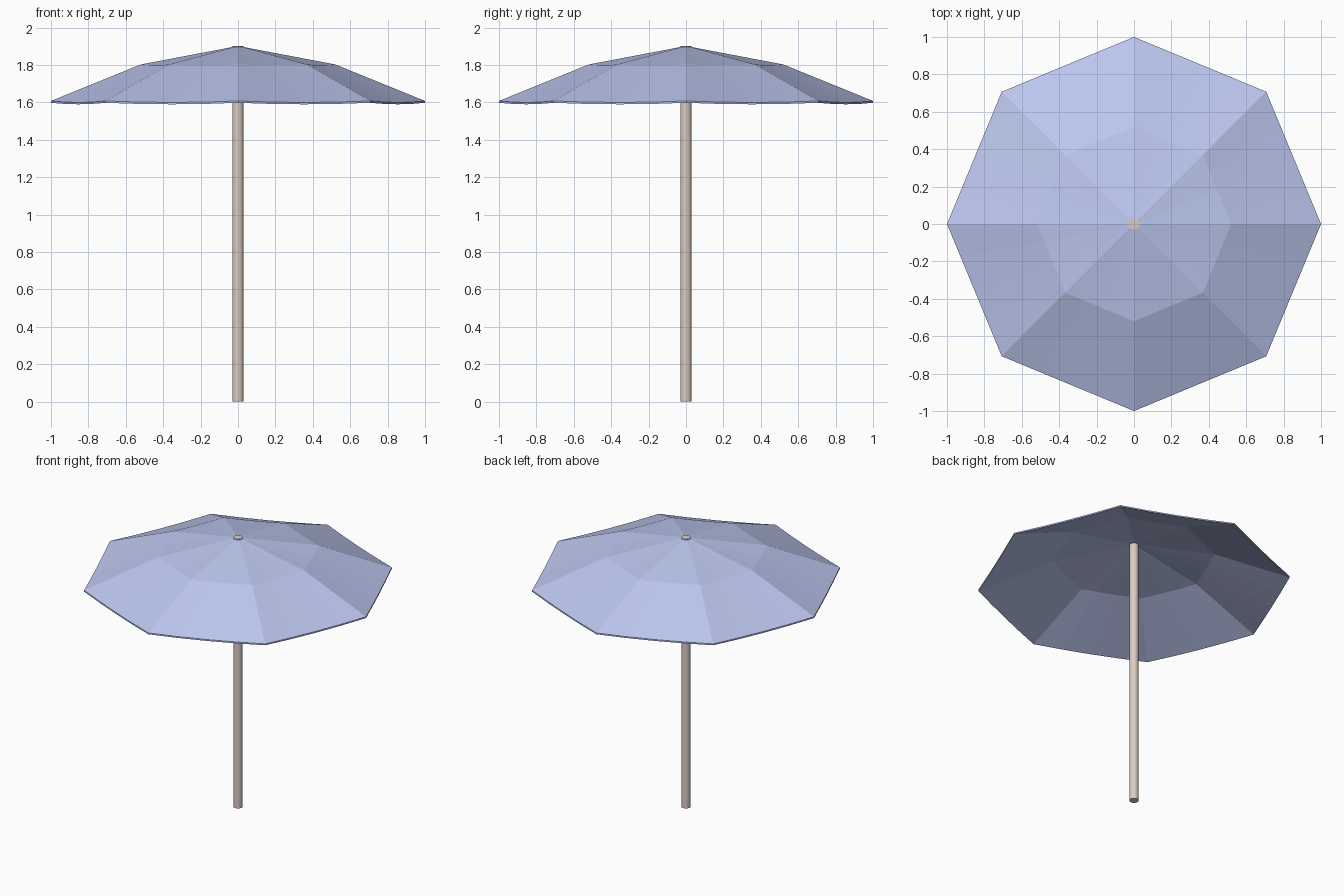
import bpy, bmesh
from math import cos, sin, pi

if "Cube" in bpy.data.objects:
    bpy.data.objects.remove(bpy.data.objects["Cube"])

RIBS, SUB = 8, 4


def material(name, color):
    m = bpy.data.materials.new(name)
    m.diffuse_color = (*color, 1)
    m.use_nodes = True
    m.node_tree.nodes["Principled BSDF"].inputs["Base Color"].default_value = m.diffuse_color
    return m


def add_object(name, bm, mat):
    bmesh.ops.recalc_face_normals(bm, faces=bm.faces)
    me = bpy.data.meshes.new(name)
    bm.to_mesh(me)
    bm.free()
    me.materials.append(mat)
    ob = bpy.data.objects.new(name, me)
    bpy.context.collection.objects.link(ob)
    return ob


def ring(bm, radius, z, sag):
    # Octagonal ring, straight in plan, drooping between the ribs
    verts = []
    for i in range(RIBS):
        a, b = 2 * pi * i / RIBS, 2 * pi * (i + 1) / RIBS
        for s in range(SUB):
            t = s / SUB
            x = radius * (cos(a) * (1 - t) + cos(b) * t)
            y = radius * (sin(a) * (1 - t) + sin(b) * t)
            verts.append(bm.verts.new((x, y, z - sag * 4 * t * (1 - t))))
    return verts


# Canopy: top and underside cloth joined at the rim
bm = bmesh.new()
profile = [(0.02, 1.888, 0), (0.52, 1.793, 0.004), (1.0, 1.598, 0.008),
           (1.0, 1.608, 0.008), (0.52, 1.803, 0.004), (0.02, 1.898, 0)]
rings = [ring(bm, *p) for p in profile]
n = RIBS * SUB
for lower, upper in zip(rings, rings[1:] + rings[:1]):
    for i in range(n):
        j = (i + 1) % n
        bm.faces.new((lower[i], lower[j], upper[j], upper[i]))
add_object("canopy", bm, material("blue_cloth", (0.50, 0.57, 0.86)))

# Pole
bpy.ops.mesh.primitive_cylinder_add(vertices=16, radius=0.03, depth=1.902,
                                    location=(0, 0, 0.951))
pole = bpy.context.object
pole.name = "pole"
pole.data.materials.append(material("wood", (0.72, 0.60, 0.54)))
bpy.ops.object.shade_smooth_by_angle()
